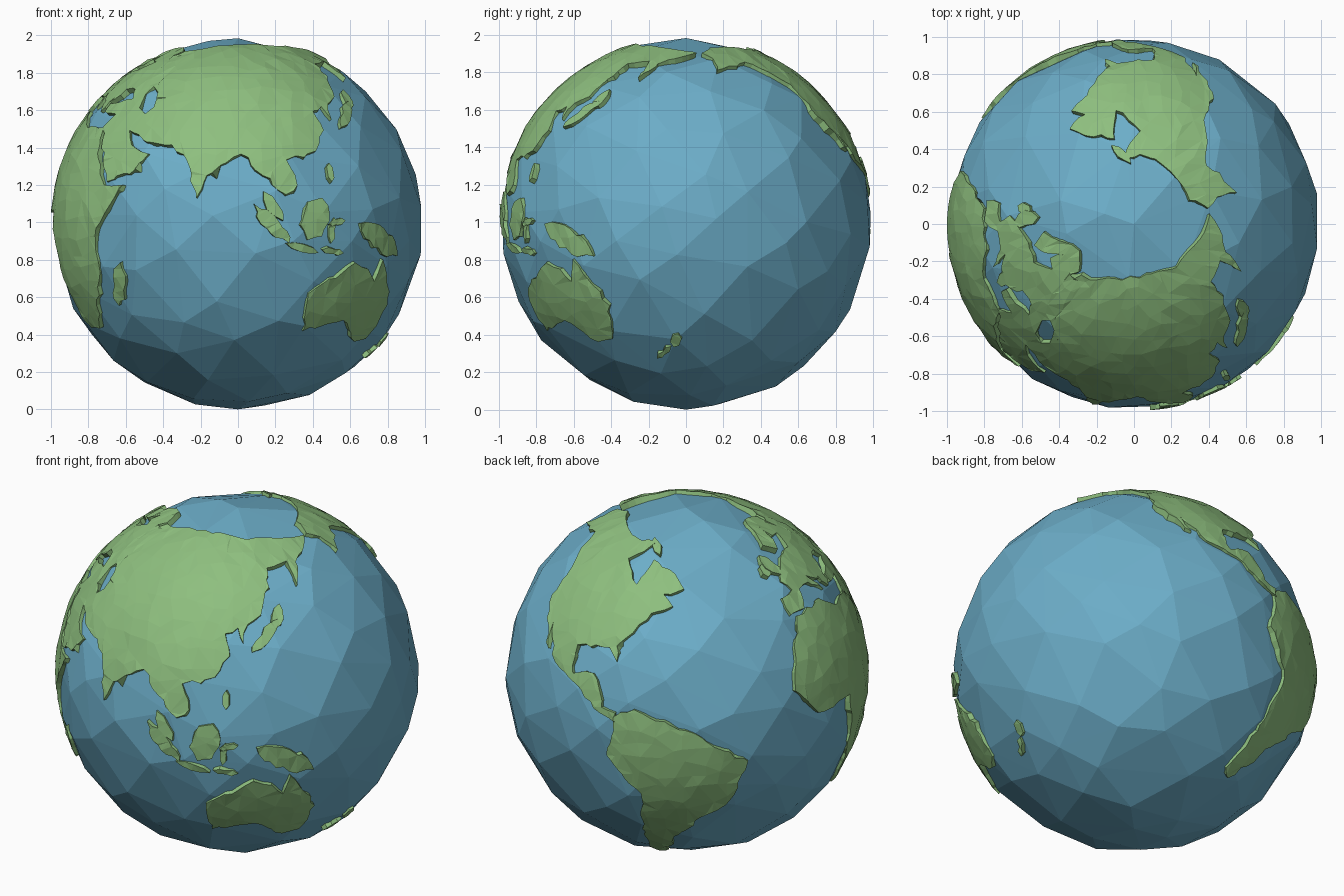
import bpy, bmesh, random
from math import sin, cos, pi, sqrt, radians, hypot
from mathutils import Vector
from mathutils.geometry import delaunay_2d_cdt

random.seed(4)
if "Cube" in bpy.data.objects:
    bpy.data.objects.remove(bpy.data.objects["Cube"], do_unlink=True)

SEA_RADIUS = 0.992
LAND_RADIUS = 1.0
CENTRE = Vector((0, 0, SEA_RADIUS))


def make_material(name, colour):
    mat = bpy.data.materials.new(name)
    mat.use_nodes = True
    mat.diffuse_color = (*colour, 1)
    mat.node_tree.nodes["Principled BSDF"].inputs["Base Color"].default_value = (*colour, 1)
    return mat


sea_blue = make_material("sea_blue", (0.15, 0.42, 0.58))
land_green = make_material("land_green", (0.27, 0.52, 0.21))


def add_object(name, bm, material):
    mesh = bpy.data.meshes.new(name)
    bm.to_mesh(mesh)
    bm.free()
    mesh.materials.append(material)
    obj = bpy.data.objects.new(name, mesh)
    bpy.context.scene.collection.objects.link(obj)
    return obj


def on_globe(lon, lat, radius):
    a, b = radians(lon), radians(lat)
    return CENTRE + radius * Vector((-cos(b) * cos(a), -cos(b) * sin(a), sin(b)))


def sides(outline):
    return zip(outline, outline[1:] + outline[:1])


def inside(point, outline):
    x, y = point
    hit = False
    for (ax, ay), (bx, by) in sides(outline):
        if (ay > y) != (by > y) and x < ax + (y - ay) * (bx - ax) / (by - ay):
            hit = not hit
    return hit


def in_any(point, outlines):
    return any(inside(point, outline) for outline in outlines)


def strip(lon_a, lat_a, lon_b, lat_b, width):
    """Long pointed outline between two places."""
    shrink = cos(radians((lat_a + lat_b) / 2))
    start, end = Vector((lon_a * shrink, lat_a)), Vector((lon_b * shrink, lat_b))
    along = end - start
    across = along.orthogonal().normalized() * width / 2
    ring = [start, start + along * 0.25 + across, start + along * 0.8 + across,
            end, start + along * 0.75 - across, start + along * 0.2 - across]
    return [(p.x / shrink, p.y) for p in ring]


def rough_coast(outline, spacing=2.5, jitter=0.7):
    """Split long stretches of coast and jitter the new points."""
    result = []
    for (ax, ay), (bx, by) in sides(outline):
        shrink = cos(radians((ay + by) / 2))
        count = max(1, round(hypot((bx - ax) * shrink, by - ay) / spacing))
        result.append((ax, ay))
        for i in range(1, count):
            t = i / count
            result.append((ax + (bx - ax) * t + random.uniform(-jitter, jitter) / shrink,
                           ay + (by - ay) * t + random.uniform(-jitter, jitter)))
    return result


def inland_points(coasts, spacing=5):
    """Scattered points that give the land its faceted relief."""
    lats = [lat for coast in coasts for lon, lat in coast]
    lat = min(lats)
    while lat < max(lats):
        step = spacing / cos(radians(lat))
        lon = -180
        while lon < 195:
            p = (lon + random.uniform(-0.35, 0.35) * step,
                 lat + random.uniform(-0.35, 0.35) * spacing)
            if in_any(p, coasts):
                yield p
            lon += step
        lat += spacing


def add_land(name, outlines, lakes=()):
    """Triangulate outlines in longitude and latitude, wrap them and thicken them."""
    coasts = [rough_coast(outline) for outline in outlines]
    shores = [rough_coast(lake) for lake in lakes]
    points, edges = [], []
    for loop in coasts + shores:
        first, size = len(points), len(loop)
        points += loop
        edges += [(first + i, first + (i + 1) % size) for i in range(size)]
    points += inland_points(coasts)
    verts, _, faces, *_ = delaunay_2d_cdt([Vector(p) for p in points], edges, [], 0, 0.001)
    bm = bmesh.new()
    wrapped = [bm.verts.new(on_globe(v.x, v.y, LAND_RADIUS + random.uniform(-0.004, 0.004)))
               for v in verts]
    for face in faces:
        middle = sum((verts[i] for i in face), Vector((0, 0))) / len(face)
        if in_any(middle, coasts) and not in_any(middle, shores):
            bm.faces.new([wrapped[i] for i in face])
    bmesh.ops.delete(bm, geom=[v for v in bm.verts if not v.link_faces], context='VERTS')
    obj = add_object(name, bm, land_green)
    thick = obj.modifiers.new("thickness", 'SOLIDIFY')
    thick.thickness = 0.045
    thick.offset = -1


# Ocean: irregular low-poly ball
bm = bmesh.new()
COUNT = 150
for i in range(COUNT):
    z = 1 - 2 * i / (COUNT - 1)
    ring = sqrt(1 - z * z)
    turn = i * pi * (3 - sqrt(5))
    p = Vector((ring * cos(turn), ring * sin(turn), z))
    if ring:
        p += Vector([random.uniform(-0.07, 0.07) for _ in range(3)])
    bm.verts.new(CENTRE + p.normalized() * SEA_RADIUS)
bmesh.ops.convex_hull(bm, input=bm.verts[:])
bmesh.ops.recalc_face_normals(bm, faces=bm.faces[:])
add_object("ocean", bm, sea_blue)

# Old world mainland: three overlapping outlines and an inland sea
africa = [(-6, 36), (10, 37), (20, 31), (33, 31), (36, 22), (43, 12), (51, 12), (40, -4),
          (40, -15), (32, -29), (27, -34), (19, -34), (12, -17), (9, 4), (-8, 4),
          (-17, 14), (-13, 27)]
asia = [(32, 31), (35, 29), (44, 13), (55, 17), (59, 22), (51, 25), (48, 30), (57, 26),
        (67, 25), (73, 20), (77, 8), (80, 15), (91, 22), (98, 15), (105, 9), (109, 12),
        (106, 20), (117, 23), (122, 30), (120, 37), (125, 39), (127, 34), (129, 40),
        (135, 43), (141, 52), (143, 59), (157, 60), (156, 51), (163, 59), (188, 66),
        (160, 70), (104, 74), (70, 72), (44, 67), (38, 45), (41, 42), (27, 40), (27, 37),
        (36, 36)]
europe = [(50, 66), (38, 64), (41, 67), (26, 71), (14, 67), (5, 61), (12, 57), (18, 60),
          (24, 66), (22, 61), (29, 60), (21, 55), (10, 55), (-4, 48), (-1, 44), (-9, 43),
          (-9, 37), (-1, 37), (3, 43), (11, 43), (17, 38), (13, 45), (20, 41), (23, 37),
          (28, 42), (31, 46), (50, 46)]
add_land("old_world_mainland", [africa, asia, europe], [strip(49, 47, 52, 36, 5)])

# New world mainland
north = [(-168, 66), (-157, 71), (-125, 70), (-95, 68), (-82, 69), (-94, 60), (-81, 52),
         (-77, 62), (-65, 59), (-56, 52), (-66, 50), (-61, 46), (-70, 43), (-76, 36),
         (-81, 31), (-80, 26), (-84, 30), (-97, 28), (-96, 19), (-88, 21), (-84, 15),
         (-83, 11), (-78, 10), (-78, 7), (-86, 10), (-94, 16), (-105, 20), (-113, 31),
         (-110, 23), (-121, 35), (-124, 48), (-141, 60), (-163, 55), (-162, 62)]
south = [(-78, 9), (-72, 12), (-52, 5), (-35, -6), (-40, -21), (-48, -27), (-58, -38),
         (-66, -55), (-73, -53), (-70, -18), (-81, -5)]
add_land("new_world_mainland", [north, south])

# Southern continent
add_land("australia", [[(114, -22), (130, -12), (136, -14), (140, -18), (142, -11),
                        (153, -26), (150, -38), (143, -39), (131, -31), (115, -35)]])

# Islands: two ends and a width each
add_land("britain", [strip(-1, 50, -4, 59, 4)])
add_land("ireland", [strip(-9, 51, -7, 56, 3)])
add_land("arctic_island", [strip(-87, 71, -74, 64, 2)])
add_land("madagascar", [strip(45, -26, 50, -12, 5)])
add_land("japan", [strip(130, 31, 142, 41, 3), strip(140, 38, 144, 46, 3)])
add_land("malay_peninsula", [strip(98, 10, 104, 1, 3)])
add_land("sumatra", [strip(95, 6, 106, -6, 4)])
add_land("java", [strip(105, -6, 116, -9, 2)])
add_land("borneo", [strip(112, -5, 117, 8, 8)])
add_land("sulawesi", [strip(120, -6, 121, 2, 2), strip(119, 0, 125, 1, 2)])
add_land("flores", [strip(117, -8, 125, -9, 2)])
add_land("new_guinea", [strip(131, 0, 150, -10, 6)])
add_land("luzon", [strip(121, 13, 121, 19, 2)])
add_land("south_island", [strip(167, -46, 174, -41, 2)])
add_land("north_island", [strip(175, -41, 177, -36, 3)])
